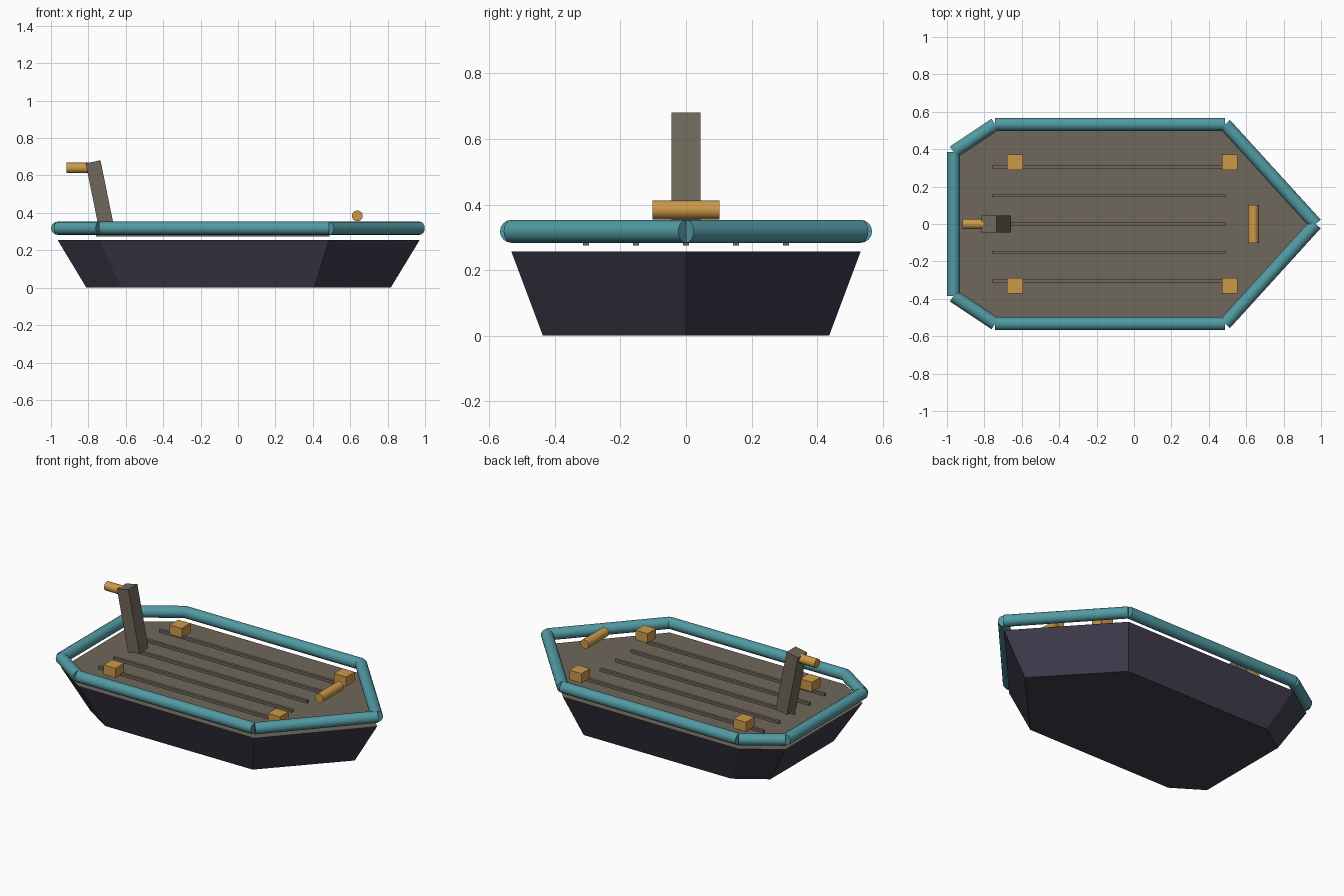
import bpy, bmesh, math
from mathutils import Vector

if "Cube" in bpy.data.objects:
    bpy.data.objects.remove(bpy.data.objects["Cube"])


def material(name, rgb):
    m = bpy.data.materials.new(name)
    m.diffuse_color = [((c / 255 + 0.055) / 1.055) ** 2.4 for c in rgb] + [1]
    m.use_nodes = True
    m.node_tree.nodes["Principled BSDF"].inputs["Base Color"].default_value = m.diffuse_color
    return m


HULL = material("dark_hull", (62, 60, 76))
WOOD = material("weathered_wood", (112, 103, 91))
TEAL = material("teal_rail", (82, 154, 163))
GOLD = material("amber_fittings", (204, 153, 74))


def box(name, loc, size, mat, tilt=0):
    bpy.ops.mesh.primitive_cube_add(size=1, location=loc, rotation=(0, tilt, 0))
    ob = bpy.context.object
    ob.name, ob.scale = name, size
    ob.data.materials.append(mat)
    return ob


def rod(name, a, b, r, mat):
    a, b = Vector(a), Vector(b)
    bpy.ops.mesh.primitive_cylinder_add(vertices=16, radius=r, depth=(b - a).length,
                                        location=(a + b) / 2)
    ob = bpy.context.object
    ob.name = name
    ob.rotation_euler = (b - a).to_track_quat('Z', 'Y').to_euler()
    ob.data.materials.append(mat)
    bpy.ops.object.shade_smooth_by_angle(angle=math.radians(35))
    return ob


# Plan outline, counter-clockwise from the bow
half = [(0.487, 0.533), (-0.742, 0.533), (-0.965, 0.385)]
outline = [(0.972, 0)] + half + [(x, -y) for x, y in reversed(half)]
n = len(outline)

# Hull: tapered sides, with the deck inset in its top face
bm = bmesh.new()
top = [bm.verts.new((x, y, 0.256)) for x, y in outline]
bottom = [bm.verts.new((x * 0.84, y * 0.82, 0)) for x, y in outline]
for i in range(n):
    j = (i + 1) % n
    bm.faces.new((bottom[i], bottom[j], top[j], top[i]))
bm.faces.new(bottom[::-1])
deck = bm.faces.new(top)
bmesh.ops.inset_region(bm, faces=[deck], thickness=0.048, use_even_offset=True)
deck.material_index = 1
bm.normal_update()
mesh = bpy.data.meshes.new("hull")
bm.to_mesh(mesh)
bm.free()
mesh.materials.append(HULL)
mesh.materials.append(WOOD)
bpy.context.collection.objects.link(bpy.data.objects.new("hull", mesh))

# Rail: one tube along each side of the outline
for i in range(n):
    a, b = outline[i], outline[(i + 1) % n]
    rod(f"rail_{i}", (*a, 0.318), (*b, 0.318), 0.035, TEAL)

# Deck battens
for i in range(-2, 3):
    box(f"batten_{i + 3}", (-0.135, i * 0.1525, 0.284), (1.25, 0.018, 0.018), WOOD)

# Corner blocks
for x in (-0.637, 0.512):
    for y in (-0.33, 0.33):
        box("corner_block", (x, y, 0.317), (0.085, 0.085, 0.06), GOLD)

# Leaning steering post and its handle
box("steering_post", (-0.736, 0, 0.482), (0.081, 0.09, 0.39), WOOD, -0.2)
rod("steering_handle", (-0.917, 0, 0.64), (-0.777, 0, 0.64), 0.028, GOLD)

# Bow crossbar
rod("bow_crossbar", (0.638, -0.102, 0.384), (0.638, 0.102, 0.384), 0.029, GOLD)
